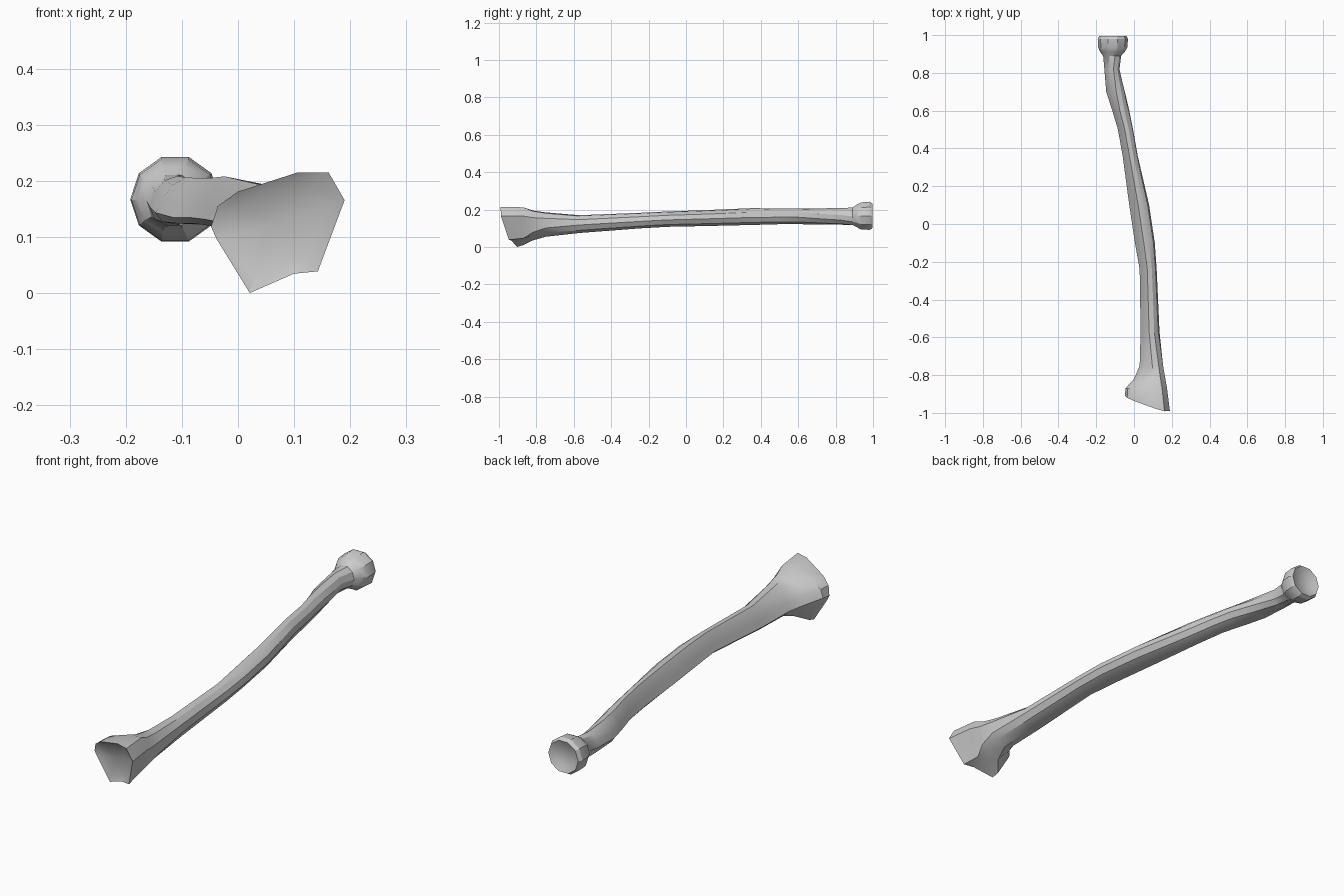
import bpy
import bmesh
import math
from mathutils import Vector

SIDES = 10

# Unit cross-sections (across, up), starting on the left and going over the top
SHAFT = [(0, .15), (.13, .43), (.27, .75), (.45, 1), (.72, .95),
         (.93, .75), (1, .45), (.85, .15), (.5, 0), (.12, .02)]
WRIST = [(0, .55), (.05, .72), (.2, .84), (.65, 1), (.88, 1),
         (1, .77), (.8, .18), (.62, .16), (.29, 0), (.04, .45)]
ROUND = [(.5 - .5 * math.cos(math.tau * i / SIDES),
          .5 + .5 * math.sin(math.tau * i / SIDES)) for i in range(SIDES)]

# Stations along the bone: y, left, right, bottom, top
wrist_stations = [(-.87, -.045, .175, .01, .212),
                  (-.82, 0, .17, .035, .195),
                  (-.75, .03, .16, .055, .185)]
shaft_stations = [(-.57, .035, .135, .075, .17),
                  (-.24, .03, .12, .1, .183),
                  (-.1, .005, .11, .108, .19),
                  (.1, -.025, .08, .112, .197),
                  (.36, -.06, .02, .118, .208),
                  (.5, -.085, -.005, .122, .205),
                  (.6, -.115, -.025, .122, .205)]
neck_stations = [(.7, -.147, -.045, .12, .207),
                 (.82, -.157, -.075, .118, .21),
                 (.89, -.163, -.068, .115, .213)]
head_stations = [(.91, -.178, -.05, .105, .228),
                 (.935, -.19, -.035, .09, .242),
                 (.98, -.192, -.032, .088, .246),
                 (.996, -.183, -.04, .097, .237)]


def blend(shape_a, shape_b, amount):
    """Mix two unit cross-sections."""
    return [tuple(Vector(a).lerp(Vector(b), amount)) for a, b in zip(shape_a, shape_b)]


def ring(station, shape, slope_across=0, slope_up=0):
    """Fit a unit cross-section into a station, optionally slanted along y."""
    y, left, right, bottom, top = station
    return [Vector((left + u * (right - left),
                    y + u * slope_across + v * slope_up,
                    bottom + v * (top - bottom))) for u, v in shape]


def middle(points):
    return sum(points, Vector()) / len(points)


def dish(points, scale, depth):
    """Shrunken copy of an end ring, pushed into the bone."""
    centre = middle(points)
    return [centre.lerp(p, scale) + Vector((0, depth, 0)) for p in points]


def loft(name, rings, start_depth, end_depth, material):
    """Skin the rings and close both ends with a shallow fan."""
    bm = bmesh.new()
    loops = [[bm.verts.new(p) for p in points] for points in rings]
    for near, far in zip(loops, loops[1:]):
        for i in range(SIDES):
            j = (i + 1) % SIDES
            bm.faces.new((near[i], near[j], far[j], far[i]))
    for loop, depth in ((loops[0], start_depth), (loops[-1], end_depth)):
        hub = bm.verts.new(middle([v.co for v in loop]) + Vector((0, depth, 0)))
        for i in range(SIDES):
            bm.faces.new((loop[i], loop[(i + 1) % SIDES], hub))
    bmesh.ops.recalc_face_normals(bm, faces=bm.faces)
    mesh = bpy.data.meshes.new(name)
    bm.to_mesh(mesh)
    bm.free()
    mesh.materials.append(material)
    part = bpy.data.objects.new(name, mesh)
    bpy.context.collection.objects.link(part)
    bpy.ops.object.select_all(action='DESELECT')
    part.select_set(True)
    bpy.context.view_layer.objects.active = part
    bpy.ops.object.shade_smooth_by_angle(angle=math.radians(30))
    return part


default_cube = bpy.data.objects.get("Cube")
if default_cube:
    bpy.data.objects.remove(default_cube, do_unlink=True)

# Plain bone grey
grey = (.6, .6, .6, 1)
bone = bpy.data.materials.new("bone_grey")
bone.use_nodes = True
bone.diffuse_color = grey
bone.node_tree.nodes["Principled BSDF"].inputs["Base Color"].default_value = grey

# Slanted, hollowed joint surface at the wide end
rim = ring((-.883, -.048, .19, 0, .215), WRIST, -.07, -.047)
rings = [dish(rim, .75, .012), rim]

# Flared wide end, three-sided shaft, rounded neck
for i, station in enumerate(wrist_stations):
    rings.append(ring(station, blend(WRIST, SHAFT, i / len(wrist_stations))))
rings += [ring(station, SHAFT) for station in shaft_stations]
for i, station in enumerate(neck_stations):
    rings.append(ring(station, blend(SHAFT, ROUND, (i + 1) / len(neck_stations))))

# Disc-shaped head with a shallow cup
rings += [ring(station, ROUND) for station in head_stations]
rings.append(dish(rings[-1], .6, -.012))

loft("forearm_bone", rings, .008, -.006, bone)
